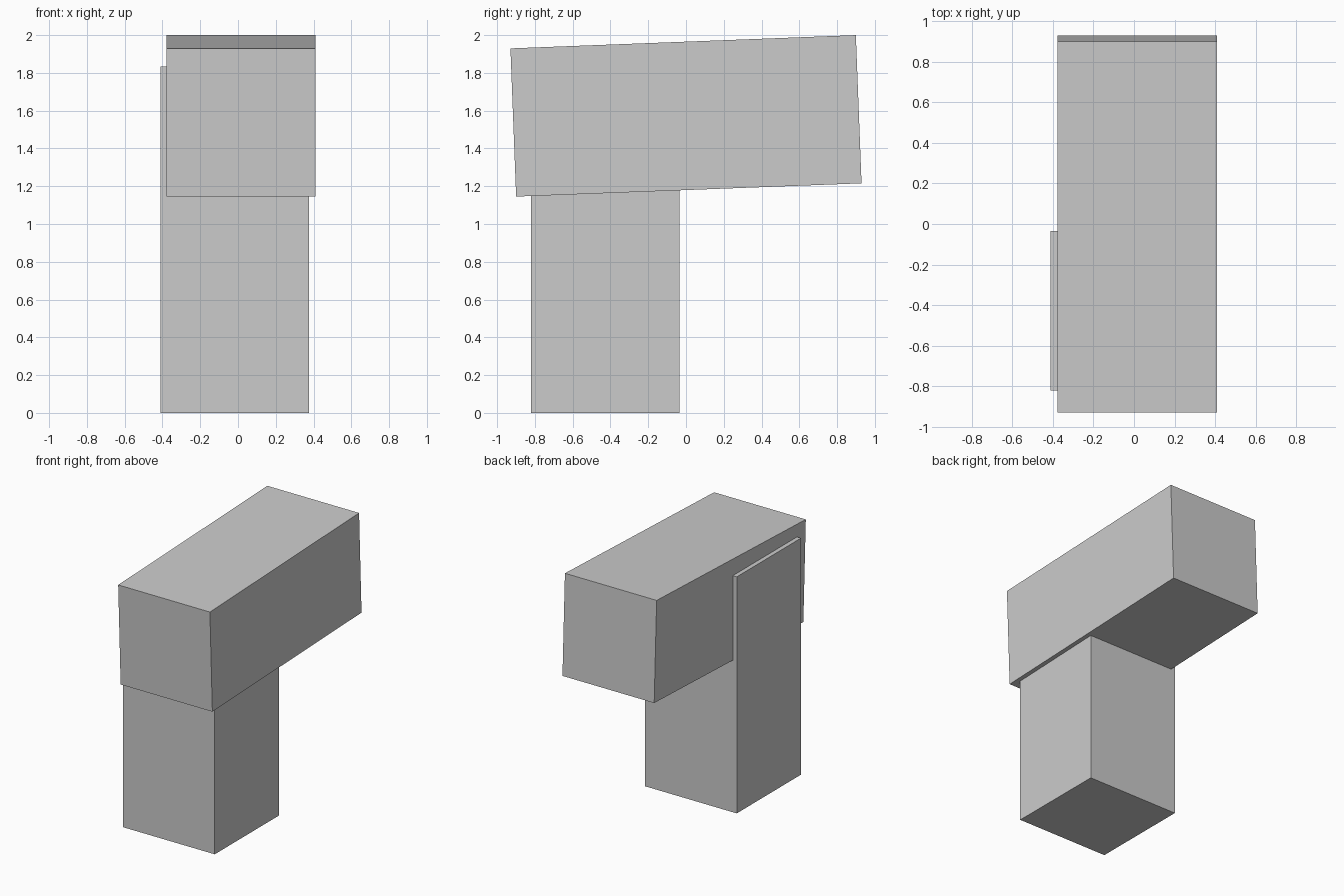
import bpy
import math

if "Cube" in bpy.data.objects:
    bpy.data.objects.remove(bpy.data.objects["Cube"])

grey = bpy.data.materials.new("light grey")
grey.diffuse_color = (0.6, 0.6, 0.6, 1.0)
grey.use_nodes = True
grey.node_tree.nodes["Principled BSDF"].inputs["Base Color"].default_value = grey.diffuse_color


def box(name, size, centre, tilt=0.0):
    """Add a box of the given size, tilted in degrees about x."""
    bpy.ops.mesh.primitive_cube_add(size=1, location=centre)
    ob = bpy.context.object
    ob.name = name
    ob.scale = size
    ob.rotation_euler.x = math.radians(tilt)
    bpy.ops.object.transform_apply(location=False, rotation=False, scale=True)
    ob.data.materials.append(grey)
    return ob


WIDTH = 0.787

# upright column, its top sunk into the beam and standing proud on the left
box("column", (WIDTH, WIDTH, 1.835), (-0.018, -0.428, 0.9175))

# long beam lying on the column, its back end slightly raised
box("beam", (WIDTH, 1.83, WIDTH - 0.002), (0.016, 0.0, 1.5725), tilt=2.2)
